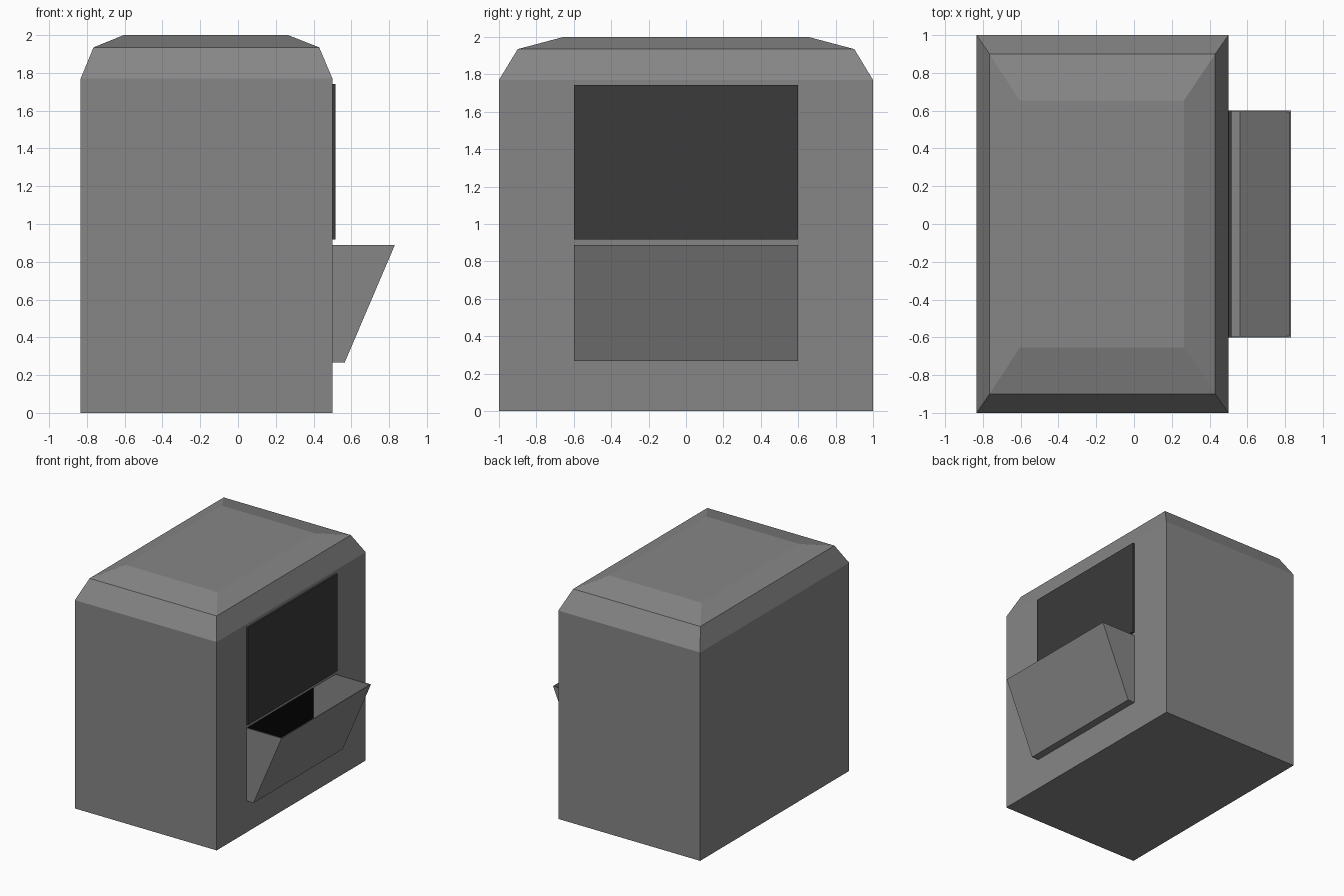
import bpy, bmesh

if "Cube" in bpy.data.objects:
    bpy.data.objects.remove(bpy.data.objects["Cube"])

GREY = (0.24, 0.24, 0.24)
DARK = (0.043, 0.043, 0.043)
BLACK = (0.003, 0.003, 0.003)


def finish(name, bm, color):
    bmesh.ops.recalc_face_normals(bm, faces=bm.faces[:])
    mesh = bpy.data.meshes.new(name)
    bm.to_mesh(mesh)
    bm.free()
    obj = bpy.data.objects.new(name, mesh)
    bpy.context.collection.objects.link(obj)
    mat = bpy.data.materials.new(name + "_colour")
    mat.diffuse_color = (*color, 1)
    mat.use_nodes = True
    mat.node_tree.nodes["Principled BSDF"].inputs["Base Color"].default_value = mat.diffuse_color
    mesh.materials.append(mat)
    return obj


def loft(name, levels, color=GREY):
    """Stack of rectangles (x0, x1, half_y, z), capped at both ends."""
    bm = bmesh.new()
    rings = [[bm.verts.new(p) for p in
              ((x0, -y, z), (x1, -y, z), (x1, y, z), (x0, y, z))]
             for x0, x1, y, z in levels]
    for a, b in zip(rings, rings[1:]):
        for i in range(4):
            j = (i + 1) % 4
            bm.faces.new((a[i], a[j], b[j], b[i]))
    bm.faces.new(rings[0][::-1])
    bm.faces.new(rings[-1])
    return finish(name, bm, color)


def prism(name, profile, half_y, color=GREY):
    """Extrude an x-z profile along y, symmetric about y = 0."""
    bm = bmesh.new()
    face = bm.faces.new([bm.verts.new((x, -half_y, z)) for x, z in profile])
    ext = bmesh.ops.extrude_face_region(bm, geom=[face])
    verts = [v for v in ext["geom"] if isinstance(v, bmesh.types.BMVert)]
    bmesh.ops.translate(bm, verts=verts, vec=(0, 2 * half_y, 0))
    return finish(name, bm, color)


def rect(x0, x1, z0, z1):
    return [(x0, z0), (x1, z0), (x1, z1), (x0, z1)]


def cut(obj, cutter):
    mod = obj.modifiers.new("cut", "BOOLEAN")
    mod.operation = "DIFFERENCE"
    mod.solver = "EXACT"
    mod.object = cutter
    bpy.context.view_layer.objects.active = obj
    bpy.ops.object.modifier_apply(modifier=mod.name)
    bpy.data.objects.remove(cutter)


# Cabinet with a two-step bevelled top and a recess behind the tray
cabinet = loft("cabinet", [(-0.833, 0.5, 1.0, 0), (-0.833, 0.5, 1.0, 1.77),
                           (-0.765, 0.43, 0.9, 1.935),
                           (-0.605, 0.265, 0.655, 2.0)])
cut(cabinet, prism("recess_cutter", rect(0.29, 0.6, 0.275, 0.885), 0.592))

# Slanted open-topped tray
tray = prism("tray", [(0.5, 0.267), (0.565, 0.267), (0.83, 0.888), (0.5, 0.888)], 0.6)
cut(tray, prism("tray_cutter", [(0.45, 0.275), (0.56, 0.275), (0.87, 1.0),
                                (0.45, 1.0)], 0.592))

# Black back of the recess
prism("recess_back", rect(0.288, 0.295, 0.275, 0.885), 0.592, BLACK)

# Dark window panel
prism("window", rect(0.49, 0.515, 0.917, 1.742), 0.6, DARK)
